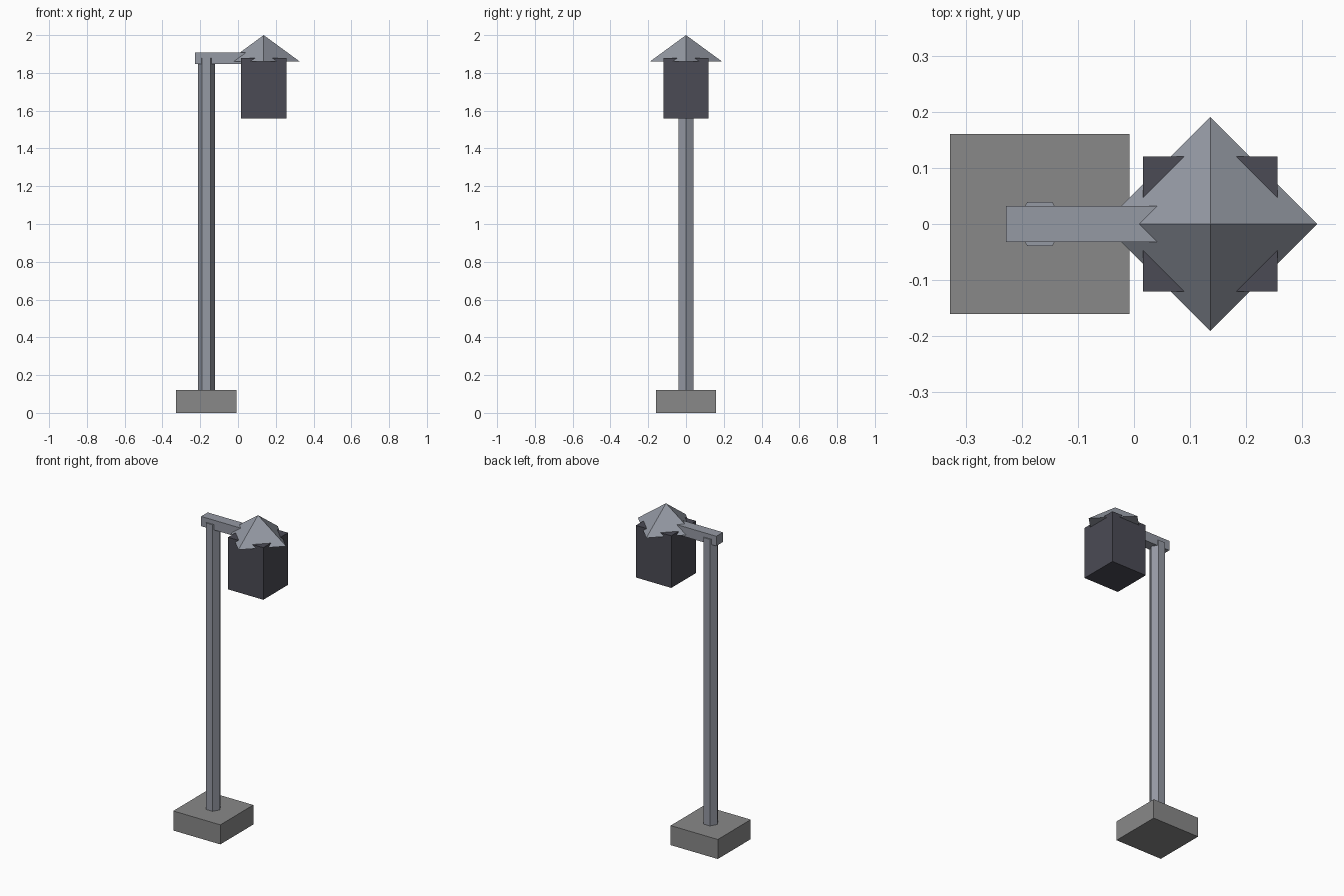
import bpy
from math import radians

if "Cube" in bpy.data.objects:
    bpy.data.objects.remove(bpy.data.objects["Cube"])

POLE_X, LAMP_X = -0.168, 0.136


def material(name, rgb):
    mat = bpy.data.materials.new(name)
    mat.diffuse_color = (*rgb, 1)
    mat.use_nodes = True
    mat.node_tree.nodes["Principled BSDF"].inputs["Base Color"].default_value = mat.diffuse_color
    return mat


metal = material("painted_metal", (0.30, 0.32, 0.37))
dark = material("dark_housing", (0.07, 0.07, 0.09))
stone = material("stone", (0.25, 0.25, 0.25))


def finish(name, mat):
    ob = bpy.context.object
    ob.name = name
    ob.data.materials.append(mat)
    return ob


def box(name, lo, hi, mat):
    bpy.ops.mesh.primitive_cube_add(size=1, location=[(a + b) / 2 for a, b in zip(lo, hi)])
    bpy.context.object.scale = [b - a for a, b in zip(lo, hi)]
    bpy.ops.object.transform_apply(location=False, rotation=False, scale=True)
    return finish(name, mat)


# Square footing
box("base", (POLE_X - 0.16, -0.16, 0), (POLE_X + 0.16, 0.16, 0.12), stone)

# Hexagonal post, one corner facing the lamp
bpy.ops.mesh.primitive_cylinder_add(vertices=6, radius=0.045, depth=1.76,
                                    location=(POLE_X, 0, 1.0), rotation=(0, 0, radians(90)))
finish("post", metal)

# Horizontal arm running into the roof
box("arm", (POLE_X - 0.06, -0.032, 1.847), (LAMP_X, 0.032, 1.907), metal)

# Lantern housing
box("lantern", (LAMP_X - 0.12, -0.12, 1.558), (LAMP_X + 0.12, 0.12, 1.878), dark)

# Four-sided roof turned so its corners lie on the axes
bpy.ops.mesh.primitive_cone_add(vertices=4, radius1=0.191, depth=0.14,
                                location=(LAMP_X, 0, 1.93))
finish("lantern_roof", metal)
